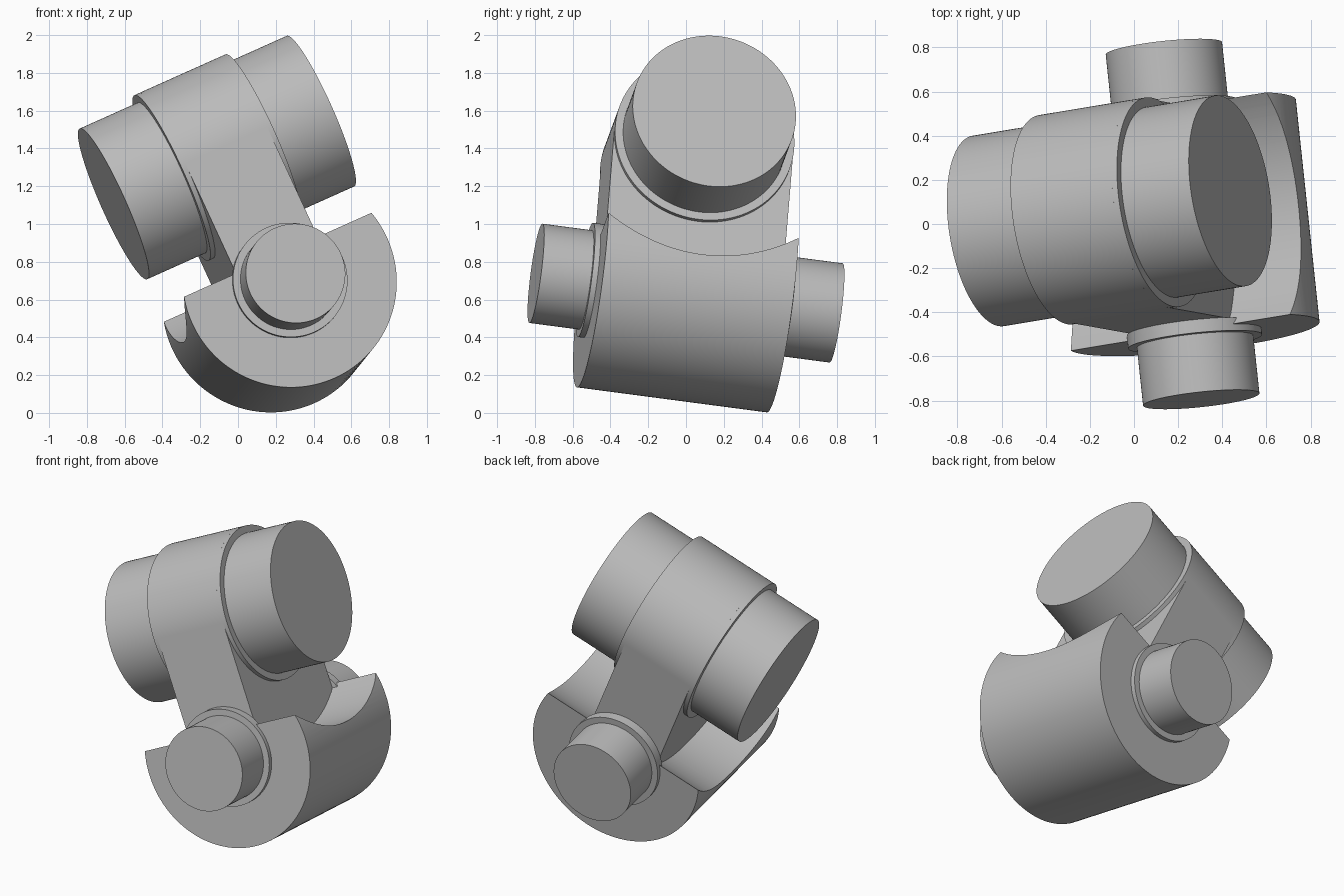
import bpy, bmesh
from math import sin, cos, pi
from mathutils import Matrix, Vector

old = bpy.data.objects.get("Cube")
if old:
    bpy.data.objects.remove(old)

# One plain grey for the whole joint
grey = bpy.data.materials.new("plain_grey")
grey.use_nodes = True
colour = (0.5, 0.5, 0.5, 1)
grey.diffuse_color = colour
grey.node_tree.nodes["Principled BSDF"].inputs["Base Color"].default_value = colour

# Tilted joint frame: local X = upper pin axis, Y = lower pin axis, Z = along the arm
axis_y = Vector((-0.105, 0.986, -0.130)).normalized()
axis_x = Vector((0.902, 0.152, 0.404))
axis_x = (axis_x - axis_y * axis_x.dot(axis_y)).normalized()
axis_z = axis_x.cross(axis_y)
FRAME = Matrix((axis_x, axis_y, axis_z)).transposed().to_4x4()
FRAME.translation = (0.22, 0, 0.634)

UPPER = 0.793      # height of the upper pin axis above the lower one
ARM_R = 0.48       # half width of the arm and radius of its round head
ARM_HALF = 0.24    # half thickness of the arm
BODY_HALF = 0.51   # half length of the cradle


def prism(name, outline, axis, start, end):
    """Extrude an outline of (side, z) points along local X or Y."""
    place = (lambda d, s, z: (d, s, z)) if axis == "X" else (lambda d, s, z: (s, d, z))
    bm = bmesh.new()
    rings = [[bm.verts.new(place(d, s, z)) for s, z in outline] for d in (start, end)]
    count = len(outline)
    bm.faces.new(rings[0])
    bm.faces.new(rings[1])
    for i in range(count):
        j = (i + 1) % count
        bm.faces.new((rings[0][i], rings[0][j], rings[1][j], rings[1][i]))
    bmesh.ops.recalc_face_normals(bm, faces=bm.faces)
    mesh = bpy.data.meshes.new(name)
    bm.to_mesh(mesh)
    bm.free()
    mesh.materials.append(grey)
    obj = bpy.data.objects.new(name, mesh)
    obj.matrix_world = FRAME
    bpy.context.collection.objects.link(obj)
    return obj


def arc(radius, height, sweep=2 * pi, steps=128):
    last = steps if sweep < 2 * pi else steps - 1
    return [(radius * cos(sweep * i / steps), height + radius * sin(sweep * i / steps))
            for i in range(last + 1)]


# Cradle: a cylinder with a saddle swept around the upper pin axis
cradle = prism("cradle", arc(0.57, 0), "Y", -BODY_HALF, BODY_HALF)
cutter = prism("saddle_cutter", arc(0.82, UPPER, steps=192), "X", -1, 1)
cutter.hide_render = True
cut = cradle.modifiers.new("saddle", "BOOLEAN")
cut.operation = "DIFFERENCE"
cut.solver = "EXACT"
cut.object = cutter
bpy.context.view_layer.objects.active = cradle
bpy.ops.object.modifier_apply(modifier=cut.name)
bpy.data.objects.remove(cutter)

# Arm: straight link with a round head
outline = arc(ARM_R, UPPER, pi) + [(-ARM_R, -0.2), (ARM_R, -0.2)]
parts = [cradle, prism("arm", outline, "X", -ARM_HALF, ARM_HALF)]

# Upper and lower pins with their thin collars, on both sides
for side, upper, lower in ((-1, "right", "front"), (1, "left", "back")):
    parts += [
        prism(upper + "_upper_collar", arc(ARM_R, UPPER), "X", side * ARM_HALF, side * 0.267),
        prism(upper + "_upper_pin", arc(0.437, UPPER), "X", side * 0.2, side * 0.607),
        prism(lower + "_lower_collar", arc(0.305, 0), "Y", side * ARM_R, side * 0.54),
        prism(lower + "_lower_pin", arc(0.265, 0), "Y", side * 0.45, side * 0.806),
    ]

# Smooth round walls, sharp rims
bpy.ops.object.select_all(action="DESELECT")
for obj in parts:
    obj.select_set(True)
bpy.context.view_layer.objects.active = cradle
bpy.ops.object.shade_smooth_by_angle(angle=pi / 6)
